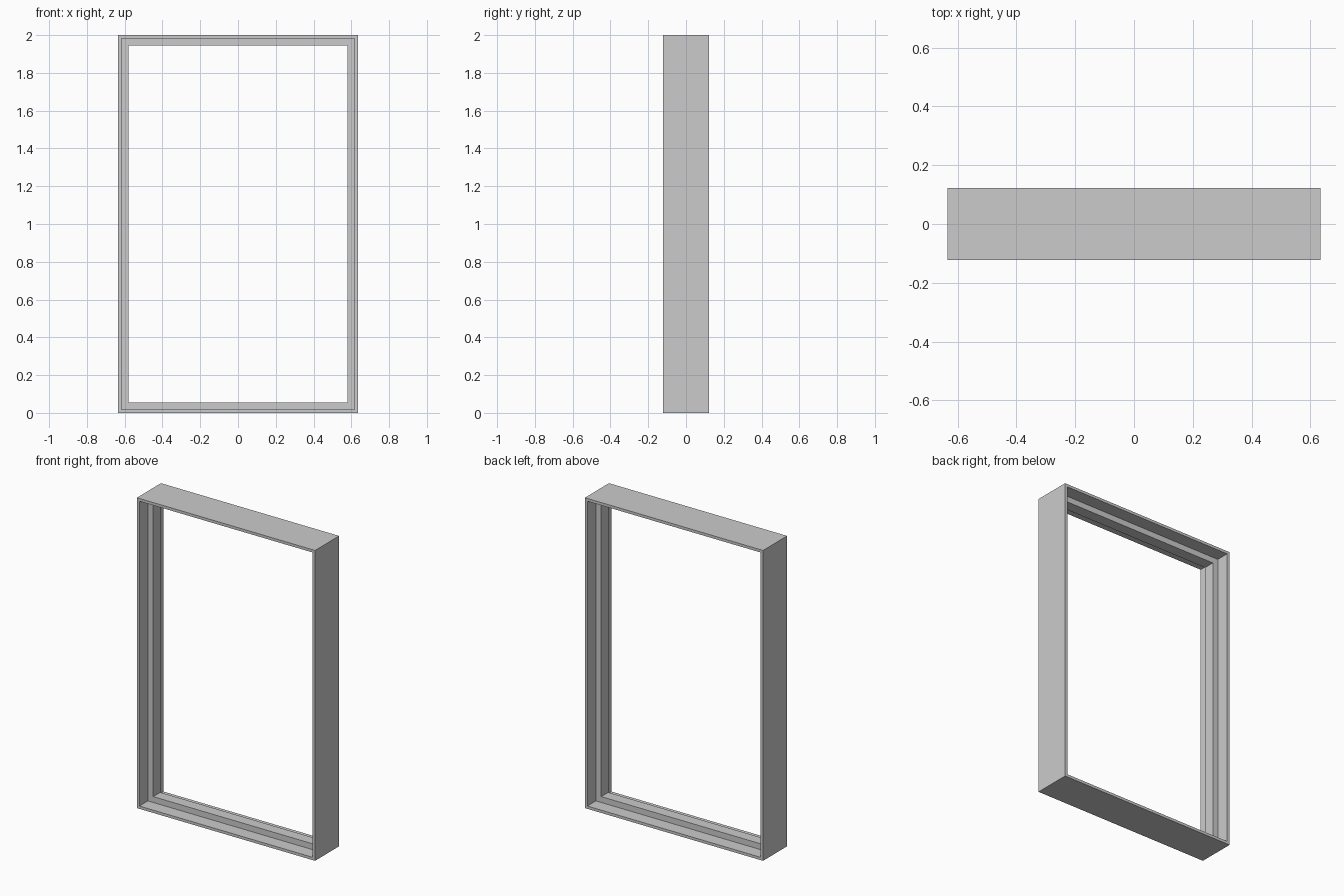
import bpy, bmesh

if "Cube" in bpy.data.objects:
    bpy.data.objects.remove(bpy.data.objects["Cube"])

W, H = 0.635, 2.0        # half width, height
D, R = 0.1225, 0.036     # half depth of casing, half depth of centre stop
LIP, STOP = 0.018, 0.056 # inset of casing and of stop from the outer edge

# T-shaped cross-section: (inset from outer edge, y)
profile = [(0, -D), (LIP, -D), (LIP, -R), (STOP, -R),
           (STOP, R), (LIP, R), (LIP, D), (0, D)]

# Sweep the section around the rectangle as mitred loops
bm = bmesh.new()
loops = []
for i, y in profile:
    x = W - i
    corners = [(-x, i), (x, i), (x, H - i), (-x, H - i)]
    loops.append([bm.verts.new((cx, y, cz)) for cx, cz in corners])
for k, a in enumerate(loops):
    b = loops[(k + 1) % len(loops)]
    for j in range(4):
        n = (j + 1) % 4
        bm.faces.new((a[j], a[n], b[n], b[j]))
bmesh.ops.recalc_face_normals(bm, faces=bm.faces)

# Frame object
mesh = bpy.data.meshes.new("window_frame")
bm.to_mesh(mesh)
bm.free()
bpy.context.collection.objects.link(bpy.data.objects.new("window_frame", mesh))
